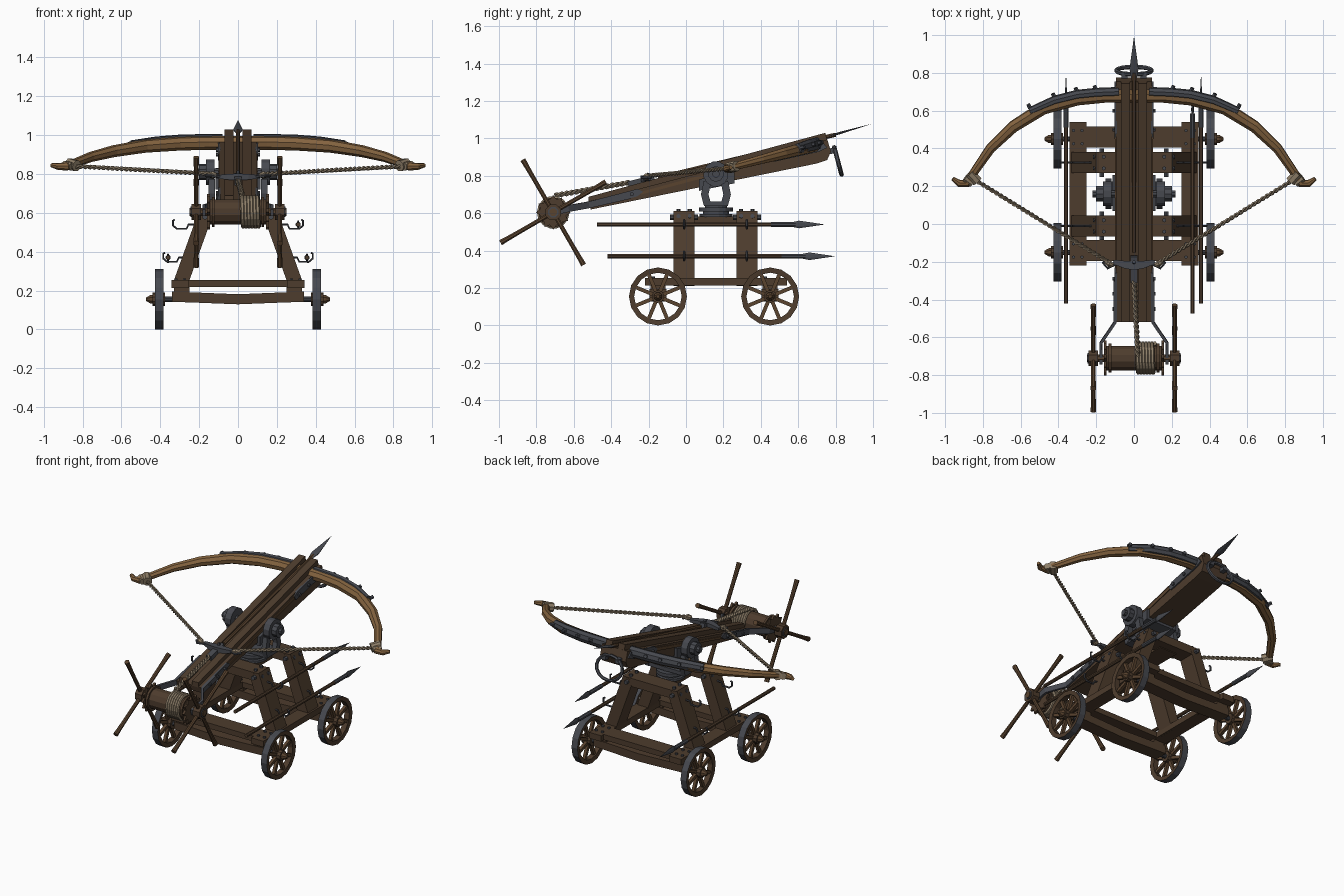
import bpy, bmesh, math
from mathutils import Vector

cube = bpy.data.objects.get("Cube")
if cube:
    bpy.data.objects.remove(cube, do_unlink=True)


def material(name, rgb):
    m = bpy.data.materials.new(name)
    m.use_nodes = True
    m.diffuse_color = (*rgb, 1)
    m.node_tree.nodes["Principled BSDF"].inputs["Base Color"].default_value = (*rgb, 1)
    return m


WOOD = material("dark wood", (0.075, 0.045, 0.026))
OAK = material("handle wood", (0.10, 0.056, 0.028))
BOW = material("bow wood", (0.23, 0.125, 0.05))
IRON = material("iron", (0.062, 0.066, 0.078))
ROPE = material("rope", (0.27, 0.21, 0.14))


def finish(name, bm, *mats):
    bmesh.ops.recalc_face_normals(bm, faces=bm.faces)
    mesh = bpy.data.meshes.new(name)
    bm.to_mesh(mesh)
    bm.free()
    for m in mats:
        mesh.materials.append(m)
    obj = bpy.data.objects.new(name, mesh)
    bpy.context.collection.objects.link(obj)
    return obj


def sweep(name, path, a, b, mat, sides=8, scale=None, up=(0, 0, 1), closed=False):
    """Sweep a polygon section (half sizes a, b) along a path."""
    pts = [Vector(p) for p in path]
    n = len(pts)
    up = Vector(up)
    if abs((pts[1] - pts[0]).normalized().dot(up)) > 0.95:
        up = Vector((0, 1, 0))
    k = math.sqrt(2) if sides == 4 else 1
    bm = bmesh.new()
    rings = []
    for i, p in enumerate(pts):
        nxt = pts[(i + 1) % n] if closed else pts[min(i + 1, n - 1)]
        prv = pts[i - 1] if closed else pts[max(i - 1, 0)]
        t = (nxt - prv).normalized()
        s = t.cross(up).normalized()
        v = s.cross(t)
        f = k * (scale[i] if scale else 1)
        rings.append([bm.verts.new(p + s * a * f * math.cos(w) + v * b * f * math.sin(w))
                      for w in [math.tau * (j + 0.5) / sides for j in range(sides)]])
    for i in range(n if closed else n - 1):
        r, q = rings[i], rings[(i + 1) % n]
        for j in range(sides):
            h = (j + 1) % sides
            bm.faces.new((r[j], r[h], q[h], q[j]))
    if not closed:
        bm.faces.new(rings[0])
        bm.faces.new(rings[-1])
    return finish(name, bm, mat)


def beam(name, p, q, w, h, mat=WOOD):
    return sweep(name, (p, q), w / 2, h / 2, mat, 4)


def rod(name, p, q, r, mat, sides=10):
    return sweep(name, (p, q), r, r, mat, sides)


def prism(name, outline, x0, x1, mat):
    """Extrude a (y, z) side outline from x0 to x1."""
    bm = bmesh.new()
    face = bm.faces.new([bm.verts.new((x0, y, z)) for y, z in outline])
    new = bmesh.ops.extrude_face_region(bm, geom=[face])["geom"]
    bmesh.ops.translate(bm, vec=(x1 - x0, 0, 0), verts=[g for g in new if isinstance(g, bmesh.types.BMVert)])
    return finish(name, bm, mat)


def twist(name, p, q, r):
    """Two strands twisted around a straight line."""
    p, q = Vector(p), Vector(q)
    t = (q - p).normalized()
    s = t.cross(Vector((0, 0, 1))).normalized()
    v = s.cross(t)
    n = int((q - p).length / 0.007)
    for strand in (0, math.pi):
        path = [p.lerp(q, i / n) + r * (s * math.cos(i * 0.8 + strand) + v * math.sin(i * 0.8 + strand))
                for i in range(n + 1)]
        sweep(name, path, r, r, ROPE, 5)


def wheel(x, y, z, s):
    # Rim with an iron tyre on the outward faces
    bm = bmesh.new()
    n = 16
    rings = []
    for i in range(n):
        w = math.tau * i / n
        rings.append([bm.verts.new((x + dx, y + r * math.cos(w), z + r * math.sin(w)))
                      for r, dx in ((0.155, -0.022), (0.155, 0.022), (0.127, 0.018), (0.127, -0.018))])
    for i in range(n):
        for j in range(4):
            r, q, h = rings[i], rings[(i + 1) % n], (j + 1) % 4
            bm.faces.new((r[j], r[h], q[h], q[j])).material_index = 1 if j == 0 else 0
    finish("wheel_rim", bm, WOOD, IRON)
    for i in range(8):
        w = math.tau * (i + 0.5) / 8
        d = Vector((0, math.cos(w), math.sin(w)))
        c = Vector((x, y, z))
        beam("wheel_spoke", c + d * 0.02, c + d * 0.13, 0.02, 0.02, OAK)
    rod("wheel_hub", (x - 0.03 * s, y, z), (x + 0.035 * s, y, z), 0.034, WOOD)
    sweep("hub_cap", [(x + dx * s, y, z) for dx in (0.03, 0.045, 0.068)], 0.024, 0.024, OAK, 8, (1, 1, 0.4))
    rod("axle_end", (0.32 * s, y, z), (x, y, z), 0.014, IRON)


# Carriage: axle beams, cross beams and wheels
for y in (-0.15, 0.45):
    prism_y = y + 0.01
    sweep("axle_beam", [(-0.34, y, 0.168), (-0.2, y, 0.163), (0, y, 0.155), (0.2, y, 0.163), (0.34, y, 0.168)],
          0.045, 0.026, WOOD, 4)
    beam("cross_beam", (-0.33, prism_y, 0.235), (0.33, prism_y, 0.235), 0.11, 0.036)
    for s in (-1, 1):
        wheel(0.405 * s, y, 0.155, s)
        beam("axle_block", (0.25 * s, y, 0.2), (0.33 * s, y, 0.2), 0.08, 0.04)
        for dx in (0.275, 0.32):
            for dy in (-0.035, 0.035):
                rod("frame_bolt", (dx * s, prism_y + dy, 0.25), (dx * s, prism_y + dy, 0.262), 0.009, IRON, 6)

for s in (-1, 1):
    beam("side_rail", (0.297 * s, -0.22, 0.233), (0.297 * s, 0.54, 0.233), 0.09, 0.04)

# Leaning trestles and the beam joining them
for y in (-0.01, 0.325):
    beam("trestle_top", (-0.2, y, 0.58), (0.2, y, 0.58), 0.11, 0.055)
    for s in (-1, 1):
        beam("trestle_leg", (0.3 * s, y, 0.225), (0.165 * s, y, 0.6), 0.112, 0.075)
        for dy in (-0.03, 0.03):
            rod("trestle_bolt", (0.19 * s, y + dy, 0.58), (0.215 * s, y + dy, 0.585), 0.012, IRON, 6)
            rod("trestle_stud", (0.16 * s, y + dy, 0.6), (0.16 * s, y + dy, 0.622), 0.011, IRON, 6)
        rod("trestle_pin", (0.17 * s, y - 0.075, 0.578), (0.17 * s, y + 0.075, 0.578), 0.014, IRON, 6)
        # Spear hooks
        for x, z in ((0.31, 0.54), (0.36, 0.37)):
            path = [(x - 0.09, z), (x - 0.055, z), (x - 0.045, z - 0.022), (x + 0.005, z - 0.022),
                    (x + 0.025, z - 0.005), (x + 0.025, z + 0.02), (x + 0.015, z + 0.025)]
            sweep("spear_hook", [(px * s, y, pz) for px, pz in path], 0.006, 0.006, IRON, 6, up=(0, 1, 0))
beam("turntable_beam", (0, -0.01, 0.565), (0, 0.325, 0.565), 0.13, 0.035)

# Carried spears
for x, y, z in ((0.31, -0.475, 0.54), (0.355, -0.42, 0.37), (-0.36, -0.42, 0.37)):
    rod("spear_shaft", (x, y, z), (x, y + 1.0, z), 0.012, WOOD, 8)
    rod("spear_socket", (x, y + 0.93, z), (x, y + 1.06, z), 0.014, IRON, 8)
    sweep("spear_head", [(x, y + d, z) for d in (1.03, 1.08, 1.215)], 0.008, 0.022, IRON, 8, (0.5, 1, 0.02))

# Turntable and pivot yoke
for r, z0, z1 in ((0.09, 0.58, 0.596), (0.07, 0.596, 0.61), (0.092, 0.61, 0.632), (0.06, 0.632, 0.65)):
    rod("turntable_disc", (0, 0.16, z0), (0, 0.16, z1), r, IRON, 16)
beam("yoke_base", (-0.15, 0.16, 0.65), (0.15, 0.16, 0.65), 0.13, 0.025, IRON)
prism("saddle", [(0.07, 0.72), (0.26, 0.76), (0.26, 0.83), (0.07, 0.78)], -0.115, 0.115, IRON)
for s in (-1, 1):
    for dy in (-1, 1):
        sweep("yoke_leg", [(0.135 * s, 0.16 + dy * d, z) for d, z in ((0.045, 0.645), (0.06, 0.7), (0.045, 0.77))],
              0.02, 0.016, IRON, 4, up=(1, 0, 0))
    rod("yoke_cheek", (0.12 * s, 0.16, 0.81), (0.165 * s, 0.16, 0.81), 0.068, IRON, 12)
    rod("pivot_boss", (0.16 * s, 0.16, 0.81), (0.2 * s, 0.16, 0.81), 0.042, IRON, 10)
    rod("pivot_pin", (0.1 * s, 0.16, 0.81), (0.22 * s, 0.16, 0.81), 0.02, IRON, 8)

# Stock: body, raised rails, side strips and iron plates
prism("stock_body", [(-0.52, 0.66), (-0.51, 0.62), (0.7, 0.866), (0.755, 0.885), (0.775, 0.93), (0.755, 0.995)],
      -0.095, 0.095, WOOD)
for s in (-1, 1):
    prism("stock_rail", [(-0.52, 0.688), (-0.52, 0.655), (0.76, 0.97), (0.745, 1.03)], 0.022 * s, 0.07 * s, WOOD)
    prism("side_strip", [(-0.24, 0.715), (-0.24, 0.7), (0.47, 0.888), (0.47, 0.91)], 0.09 * s, 0.1 * s, OAK)
    prism("front_plate", [(0.45, 0.9), (0.47, 0.875), (0.71, 0.928), (0.755, 0.95), (0.73, 0.982), (0.48, 0.925)],
          0.09 * s, 0.104 * s, IRON)
    prism("rear_plate", [(-0.51, 0.665), (-0.51, 0.628), (-0.26, 0.69), (-0.23, 0.715), (-0.26, 0.73)],
          0.09 * s, 0.103 * s, IRON)
    for y, z in ((0.5, 0.9), (0.6, 0.925), (0.71, 0.955), (-0.45, 0.66), (-0.37, 0.682), (-0.29, 0.702)):
        rod("plate_bolt", (0.1 * s, y, z), (0.114 * s, y, z), 0.011, IRON, 6)
    # Arms carrying the winch
    sweep("winch_arm", [(0.1 * s, -0.3, 0.695), (0.1 * s, -0.52, 0.645), (0.175 * s, -0.63, 0.625),
                        (0.175 * s, -0.74, 0.6)], 0.008, 0.018, IRON, 4)

# Stirrup ring at the nose
ring = []
for i in range(16):
    w = math.tau * i / 16
    ring.append((0.095 * math.cos(w), 0.812 - 0.02 * math.sin(w), 0.88 + 0.075 * math.sin(w)))
sweep("nose_ring", ring, 0.01, 0.012, IRON, 6, up=(0, 1, 0.27), closed=True)
for s in (-1, 1):
    beam("ring_mount", (0.05 * s, 0.74, 0.93), (0.05 * s, 0.805, 0.935), 0.03, 0.03, IRON)


# Bow limbs lying in a tilted plane, with iron backing bands
def tilt(x, y, lift=0):
    return (x, y, 0.84 + (y - 0.22) * 0.262 + lift)


limb = [(0, 0.68), (0.15, 0.68), (0.3, 0.665), (0.48, 0.615), (0.64, 0.515), (0.76, 0.4), (0.85, 0.27),
        (0.885, 0.215), (0.925, 0.215), (0.96, 0.24)]
thick = (1, 1, 1, 0.95, 0.85, 0.72, 0.6, 0.6, 0.5, 0.3)
normal = (0, -0.262, 1)
for s in (-1, 1):
    sweep("bow_limb", [tilt(x * s, y) for x, y in limb], 0.038, 0.036, BOW, 8, thick, up=normal)
    band = [(0.08, 0.7), (0.2, 0.695), (0.3, 0.685), (0.42, 0.655), (0.55, 0.598)]
    sweep("bow_band", [tilt(x * s, y, 0.007) for x, y in band], 0.025, 0.035, IRON, 8, (1, 1, 1, 0.95, 0.8), up=normal)
    for x, y in band[1:]:
        rod("band_bolt", tilt(x * s, y + 0.015, 0.007), tilt((x + 0.01) * s, y + 0.036, 0.007), 0.012, IRON, 6)
    # Bowstring and its loops
    twist("bowstring", (0.845 * s, 0.235, 0.84), (0.13 * s, -0.205, 0.8), 0.0065)
    for d in (0, 0.025):
        rod("string_loop", tilt((0.83 + d) * s, 0.225 - d * 0.4), tilt((0.87 + d) * s, 0.27 - d), 0.03 - d * 0.3, ROPE, 8)
    sweep("string_knot", [((0.11 + d) * s, -0.22 + d * 0.5, 0.795) for d in (0, 0.02, 0.045)], 0.02, 0.02, ROPE, 8,
          (0.5, 1, 0.5))
    sweep("claw_hook", [(0.09 * s, -0.21, 0.785), (0.14 * s, -0.235, 0.79), (0.165 * s, -0.205, 0.79),
                        (0.15 * s, -0.185, 0.79)], 0.007, 0.007, IRON, 6)

# Claw plate and draw rope
sweep("claw_plate", [(-0.11, -0.2, 0.785), (-0.05, -0.215, 0.785), (0, -0.22, 0.785), (0.05, -0.215, 0.785),
                     (0.11, -0.2, 0.785)], 0.022, 0.016, IRON, 4, (0.5, 0.9, 1.1, 0.9, 0.5))
beam("claw_block", (0, -0.31, 0.755), (0, -0.17, 0.79), 0.035, 0.03, IRON)
rod("claw_pin", (0, -0.23, 0.72), (0, -0.2, 0.815), 0.009, IRON, 6)
twist("draw_rope", (0, -0.3, 0.765), (0.02, -0.7, 0.695), 0.008)

# Loaded bolt in the groove
rod("bolt_shaft", (0, -0.15, 0.79), (0, 0.8, 1.02), 0.012, OAK, 8)
sweep("bolt_head", [(0, 0.76, 1.012), (0, 0.82, 1.028), (0, 0.99, 1.077)], 0.026, 0.007, IRON, 8, (0.5, 1, 0.02))

# Winch: drum, flanges, toothed wheels, rope coil and crossed handles
WY, WZ = -0.71, 0.605
rod("winch_drum", (-0.15, WY, WZ), (0.15, WY, WZ), 0.067, WOOD, 12)
rod("winch_axle", (-0.25, WY, WZ), (0.25, WY, WZ), 0.022, OAK, 8)
for s in (-1, 1):
    rod("winch_flange", (0.12 * s, WY, WZ), (0.135 * s, WY, WZ), 0.08, WOOD, 12)
    teeth = [(WY + r * math.cos(w), WZ + r * math.sin(w)) for r, w in
             [((0.092, 0.07)[i % 2], math.tau * i / 24) for i in range(24)]]
    prism("toothed_wheel", teeth, 0.145 * s, 0.16 * s, WOOD)
    rod("handle_hub", (0.19 * s, WY, WZ), (0.24 * s, WY, WZ), 0.045, WOOD, 8)
    rod("hub_plate", (0.238 * s, WY, WZ), (0.245 * s, WY, WZ), 0.03, IRON, 8)
    for deg in (30, 120, 210, 300):
        d = Vector((0, math.cos(math.radians(deg)), math.sin(math.radians(deg))))
        c = Vector((0.215 * s, WY, WZ))
        sweep("winch_handle", [c + d * r for r in (0.02, 0.2, 0.28, 0.325)], 0.014, 0.014, OAK, 8, (0.9, 0.9, 1, 1.15))
coil = [(0.015 + 0.095 * i / 84, WY + 0.078 * math.cos(i * math.tau / 14), WZ + 0.078 * math.sin(i * math.tau / 14))
        for i in range(85)]
sweep("rope_coil", coil, 0.011, 0.011, ROPE, 6, up=(1, 0, 0))
